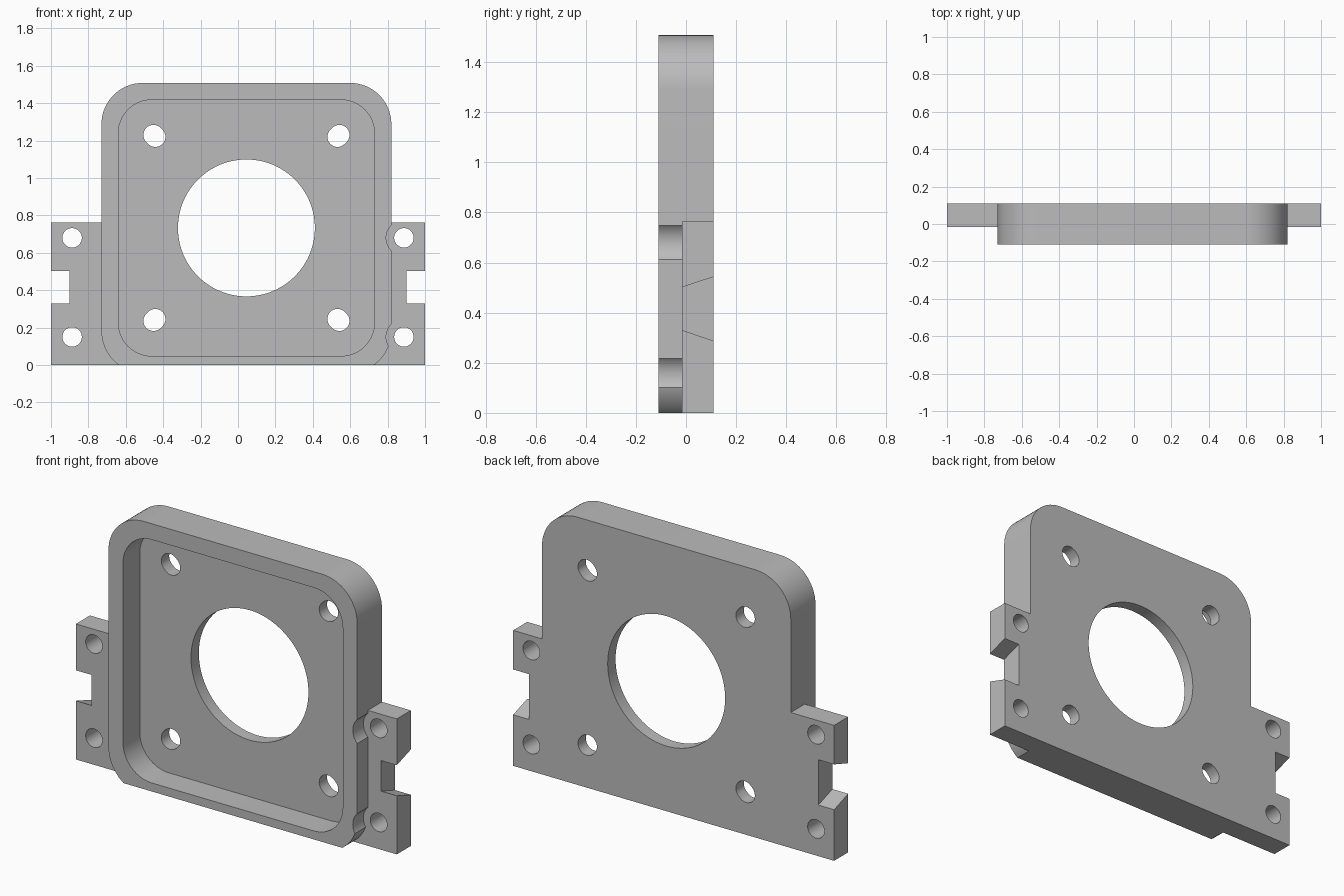
import bpy, bmesh
from math import cos, sin, pi, atan2

cube = bpy.data.objects.get("Cube")
if cube:
    bpy.data.objects.remove(cube, do_unlink=True)

FRONT, BACK = -0.11, 0.11      # full depth of the frame
EAR_FRONT = -0.015             # front of the mounting flange
FLOOR = 0.04                   # bottom of the pocket
CX, CZ = 0.045, 0.733          # centre of the plate
BORE_X, BORE_ZS = 0.887, (0.15, 0.68)

grey = bpy.data.materials.new("plain grey")
grey.use_nodes = True
colour = (0.5, 0.5, 0.5, 1)
grey.diffuse_color = colour
grey.node_tree.nodes["Principled BSDF"].inputs["Base Color"].default_value = colour


def prism(name, front, y0, y1, back=None):
    """Solid between two x-z outlines, one at y0 and one at y1."""
    bm = bmesh.new()
    a = [bm.verts.new((x, y0, z)) for x, z in front]
    b = [bm.verts.new((x, y1, z)) for x, z in (back or front)]
    bm.faces.new(a)
    bm.faces.new(b[::-1])
    n = len(a)
    for i in range(n):
        j = (i + 1) % n
        bm.faces.new((a[i], b[i], b[j], a[j]))
    bmesh.ops.recalc_face_normals(bm, faces=bm.faces)
    mesh = bpy.data.meshes.new(name)
    bm.to_mesh(mesh)
    bm.free()
    mesh.materials.append(grey)
    obj = bpy.data.objects.new(name, mesh)
    bpy.context.collection.objects.link(obj)
    return obj


def rect(x0, x1, z0, z1):
    return [(x0, z0), (x1, z0), (x1, z1), (x0, z1)]


def rounded(x0, x1, z0, z1, r, steps=16):
    centres = [(x1 - r, z1 - r), (x0 + r, z1 - r), (x0 + r, z0 + r), (x1 - r, z0 + r)]
    return [(cx + r * cos((q + i / steps) * pi / 2), cz + r * sin((q + i / steps) * pi / 2))
            for q, (cx, cz) in enumerate(centres) for i in range(steps + 1)]


def circle(cx, cz, r, n=48):
    return [(cx + r * cos(2 * pi * i / n), cz + r * sin(2 * pi * i / n)) for i in range(n)]


def slot(cx, cz, r, stretch, angle, n=20):
    """Round hole lengthened slightly along a direction."""
    pts = []
    for side in (0, 1):
        d = angle + side * pi
        for i in range(n + 1):
            t = d - pi / 2 + pi * i / n
            pts.append((cx + stretch * cos(d) + r * cos(t), cz + stretch * sin(d) + r * sin(t)))
    return pts


def combine(target, tool, operation):
    mod = target.modifiers.new(operation.lower(), "BOOLEAN")
    mod.operation, mod.solver, mod.object = operation, "EXACT", tool
    bpy.context.view_layer.objects.active = target
    bpy.ops.object.modifier_apply(modifier=mod.name)
    bpy.data.objects.remove(tool, do_unlink=True)


def cut(target, *args):
    combine(target, prism("cutter", *args), "DIFFERENCE")


# Rounded frame, trimmed flat at the base
body = prism("mounting_plate", rounded(-0.73, 0.82, -0.04, 1.508, 0.22), FRONT, BACK)
cut(body, rect(-2, 2, -1, 0), -1, 1)

# Screw head clearance in the near side wall
for z in BORE_ZS:
    cut(body, circle(BORE_X, z, 0.095), FRONT - 0.1, EAR_FRONT + 0.005)

# Flange with an ear on each side
combine(body, prism("flange", rect(-1, 1, 0, 0.763), EAR_FRONT, BACK), "UNION")

# Pocket and large centre opening
cut(body, rounded(-0.64, 0.73, 0.048, 1.418, 0.18), FRONT - 0.1, FLOOR)
cut(body, circle(CX, CZ, 0.366, 96), -1, 1)

# Four radial slots in the floor
for sx in (-1, 1):
    for sz in (-1, 1):
        cut(body, slot(CX + sx * 0.492, CZ + sz * 0.492, 0.054, 0.007, atan2(sz, sx)), -1, 1)

# Ear holes and flared notches
for s in (-1, 1):
    for z in BORE_ZS:
        cut(body, circle(s * BORE_X, z, 0.052), -1, 1)
    x0, x1 = sorted((s * 0.902, s * 1.1))
    cut(body, rect(x0, x1, 0.33, 0.502), EAR_FRONT, BACK, rect(x0, x1, 0.288, 0.543))

bpy.ops.object.select_all(action="DESELECT")
body.select_set(True)
bpy.context.view_layer.objects.active = body
bpy.ops.object.shade_smooth_by_angle(angle=pi / 6)
